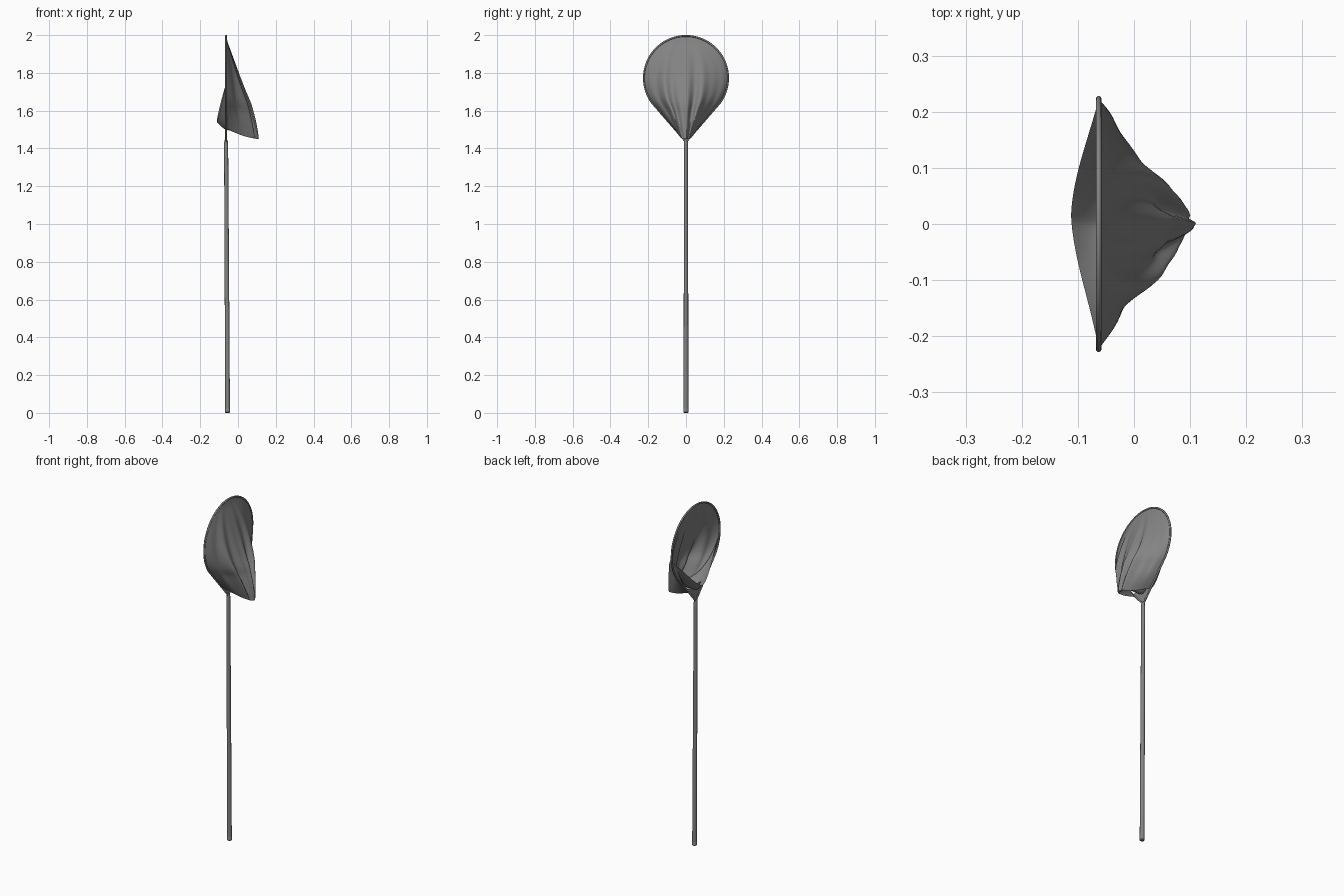
import bpy, bmesh, math
from mathutils import Vector

if "Cube" in bpy.data.objects:
    bpy.data.objects.remove(bpy.data.objects["Cube"])

HX, CZ, R = -0.063, 1.773, 0.223      # hoop plane, centre height, radius
ZB, YB = 1.44, 0.006                  # where the hoop legs meet the pole
TZ, TY = 1.640, 0.1790                # where the arc turns into a leg

grey = bpy.data.materials.new("dark_grey")
grey.diffuse_color = (0.23, 0.23, 0.23, 1)
grey.use_nodes = True
grey.node_tree.nodes["Principled BSDF"].inputs["Base Color"].default_value = grey.diffuse_color


def lerp_table(v, pts):
    for (a, p), (b, q) in zip(pts, pts[1:]):
        if v <= b:
            return p + (q - p) * max(0, (v - a) / (b - a))
    return pts[-1][1]


def half_width(z):
    if z > TZ:
        return math.sqrt(max(0, R * R - (z - CZ) ** 2))
    return YB + (TY - YB) * (z - ZB) / (TZ - ZB)


def finish(name, bm, angle=60):
    bmesh.ops.recalc_face_normals(bm, faces=bm.faces)
    me = bpy.data.meshes.new(name)
    bm.to_mesh(me)
    bm.free()
    me.materials.append(grey)
    ob = bpy.data.objects.new(name, me)
    bpy.context.collection.objects.link(ob)
    bpy.context.view_layer.objects.active = ob
    ob.select_set(True)
    bpy.ops.object.shade_smooth_by_angle(angle=math.radians(angle))
    ob.select_set(False)
    return ob


def add_grid(bm, fn, nu, nv):
    g = [[bm.verts.new(fn(i / nu, 2 * j / nv - 1)) for j in range(nv + 1)] for i in range(nu + 1)]
    for i in range(nu):
        for j in range(nv):
            bm.faces.new((g[i][j], g[i][j + 1], g[i + 1][j + 1], g[i + 1][j]))


def lathe(name, prof, top_x, bot_x, n=16):
    bm = bmesh.new()
    rings = []
    for r, z in prof:
        cx = bot_x + (top_x - bot_x) * z / 1.44
        rings.append([bm.verts.new((cx + r * math.cos(2 * math.pi * k / n),
                                    r * math.sin(2 * math.pi * k / n), z)) for k in range(n)])
    for a, b in zip(rings, rings[1:]):
        for k in range(n):
            bm.faces.new((a[k], a[(k + 1) % n], b[(k + 1) % n], b[k]))
    bm.faces.new(rings[0])
    bm.faces.new(rings[-1])
    return finish(name, bm, 35)


# long pole, slightly tapered and leaning, with an end cap
lathe("pole", [(0.0125, 0.015), (0.0118, 0.75), (0.0108, 1.40), (0.0105, 1.432), (0.007, 1.445)], HX, -0.055)
lathe("end_cap", [(0.009, 0), (0.0138, 0.004), (0.0138, 0.018), (0.0125, 0.022)], HX, -0.055)

# wire hoop with two legs
cu = bpy.data.curves.new("hoop", "CURVE")
cu.dimensions = "3D"
cu.bevel_depth = 0.005
cu.bevel_resolution = 3
cu.use_fill_caps = True
cu.materials.append(grey)
a0 = math.atan2(TZ - CZ, TY)
path = [(YB, ZB - 0.02), (YB, ZB)]
for k in range(49):
    a = a0 + (math.pi - 2 * a0) * k / 48
    path.append((R * math.cos(a), CZ + R * math.sin(a)))
path += [(-YB, ZB), (-YB, ZB - 0.02)]
sp = cu.splines.new("POLY")
sp.points.add(len(path) - 1)
for p, (y, z) in zip(sp.points, path):
    p.co = (HX, y, z, 1)
sp.use_smooth = True
bpy.context.collection.objects.link(bpy.data.objects.new("hoop", cu))

# net bag: pleated back sheet, and a lower sheet ending in a loose front lip
DEPTH = [(1.44, 0.174), (1.48, 0.170), (1.55, 0.157), (1.635, 0.134), (1.71, 0.102),
         (1.79, 0.071), (1.90, 0.031), (1.96, 0.009), (1.995, 0.0)]


def back_sheet(u, s):
    zt = CZ + R
    zb = 1.450 + 0.055 * s ** 4
    z = zt - (zt - zb) * u ** 1.6
    d = lerp_table(z, DEPTH)
    low = min(1, max(0, (1.60 - z) / 0.14))
    x = d * (1 - abs(s) ** (2.4 + 0.4 * low))
    fold = 0.11 * math.cos(13 * s + 0.5) + 0.06 * math.sin(21 * s) - 0.10
    x += min(1, u * 1.2) * (1 - s ** 4) * d * fold * (1 - 0.8 * low)
    y = s * (half_width(z) + 0.03 * low * (1 - s ** 4))
    return Vector((HX + x, y, z))


def lip(s):
    z = 1.54 + 0.205 * abs(s) ** 1.5
    x = -0.049 * (1 - abs(s - 0.08 * (1 - s * s)) ** 1.6)
    return Vector((HX + x, s * half_width(1.745) * (0.88 + 0.12 * s ** 4), z))


def lower_sheet(u, s):
    p = back_sheet(1, s).lerp(lip(s), u)
    c = 1 - s * s
    p.z += c * (0.016 * math.sin(math.pi * min(1, u * 1.3)) - 0.022 * math.sin(math.pi * u ** 2.5))
    p.z += 0.005 * c * math.sin(9 * s) * math.sin(math.pi * u)
    if abs(s) > 0.999:
        p.y = math.copysign(half_width(p.z), s)
    return p


bm = bmesh.new()
add_grid(bm, back_sheet, 40, 64)
add_grid(bm, lower_sheet, 20, 64)
bmesh.ops.remove_doubles(bm, verts=bm.verts, dist=0.0004)
finish("net_bag", bm, 80)

# small web between the legs, just above the pole
bm = bmesh.new()
add_grid(bm, lambda u, s: Vector((HX, s * half_width(ZB + 0.09 * u), ZB + 0.09 * u)), 4, 4)
finish("leg_web", bm)
